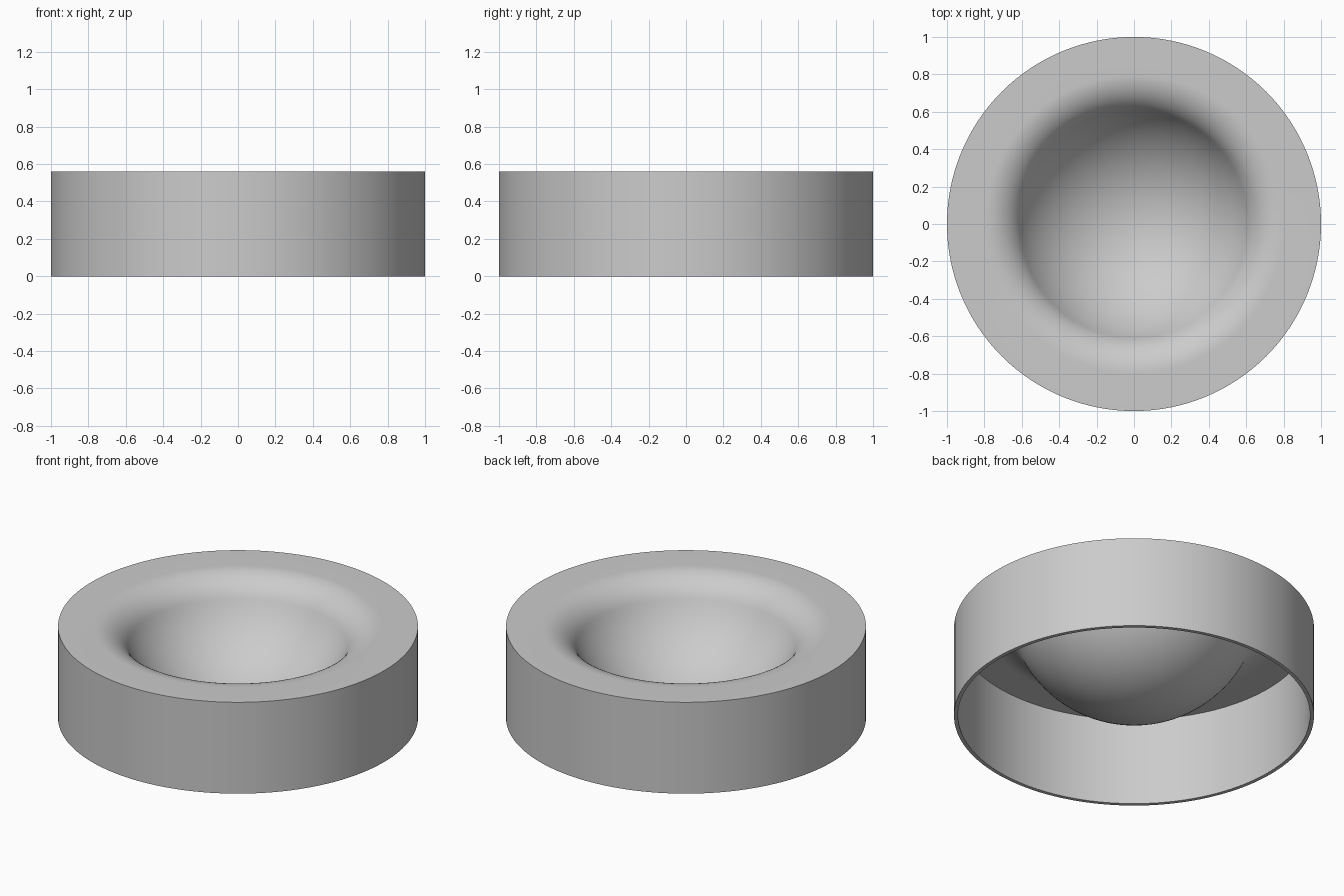
import bpy, bmesh
from math import sin, cos, pi, radians, atan2, hypot

if "Cube" in bpy.data.objects:
    bpy.data.objects.remove(bpy.data.objects["Cube"])

R_OUT, H, T = 1.0, 0.56, 0.022      # outer radius, height, wall thickness
R_LIP, LIP = 0.80, 0.213            # where the rounded lip starts, its radius
ZC = 0.75                           # centre height of the spherical bowl
SEG = 128

lip_z = H - LIP
BOWL = hypot(R_LIP, ZC - lip_z) - LIP       # bowl radius tangent to the lip
ang = atan2(R_LIP, ZC - lip_z)              # tangent angle from straight down


def dish_curve(offset):
    """Lip and bowl section from the flat rim to the axis, offset downwards."""
    r = LIP - offset
    lip = [(R_LIP - r * sin(ang * i / 16), lip_z + r * cos(ang * i / 16))
           for i in range(17)]
    s = BOWL + offset
    bowl = [(s * sin(ang * i / 28), ZC - s * cos(ang * i / 28))
            for i in range(27, -1, -1)]
    return lip + bowl


def lathe(name, profile):
    """Spin an (r, z) section around the z axis."""
    bm = bmesh.new()
    verts = [bm.verts.new((r, 0, z)) for r, z in profile]
    edges = [bm.edges.new(p) for p in zip(verts, verts[1:])]
    bmesh.ops.spin(bm, geom=verts + edges, cent=(0, 0, 0), axis=(0, 0, 1),
                   angle=2 * pi, steps=SEG, use_duplicate=False)
    bmesh.ops.remove_doubles(bm, verts=bm.verts, dist=1e-5)
    bmesh.ops.recalc_face_normals(bm, faces=bm.faces)
    me = bpy.data.meshes.new(name)
    bm.to_mesh(me)
    bm.free()
    ob = bpy.data.objects.new(name, me)
    bpy.context.collection.objects.link(ob)
    bpy.context.view_layer.objects.active = ob
    ob.select_set(True)
    bpy.ops.object.shade_smooth_by_angle(angle=radians(30))
    return ob


# One hollow shell: bowl top, flat rim, outer wall, inner wall, underside
top = dish_curve(0)[::-1]
under = dish_curve(T)
wall = [(R_OUT, H), (R_OUT, 0), (R_OUT - T, 0), (R_OUT - T, H - T)]
lathe("bowl_stand", top + wall + under)
